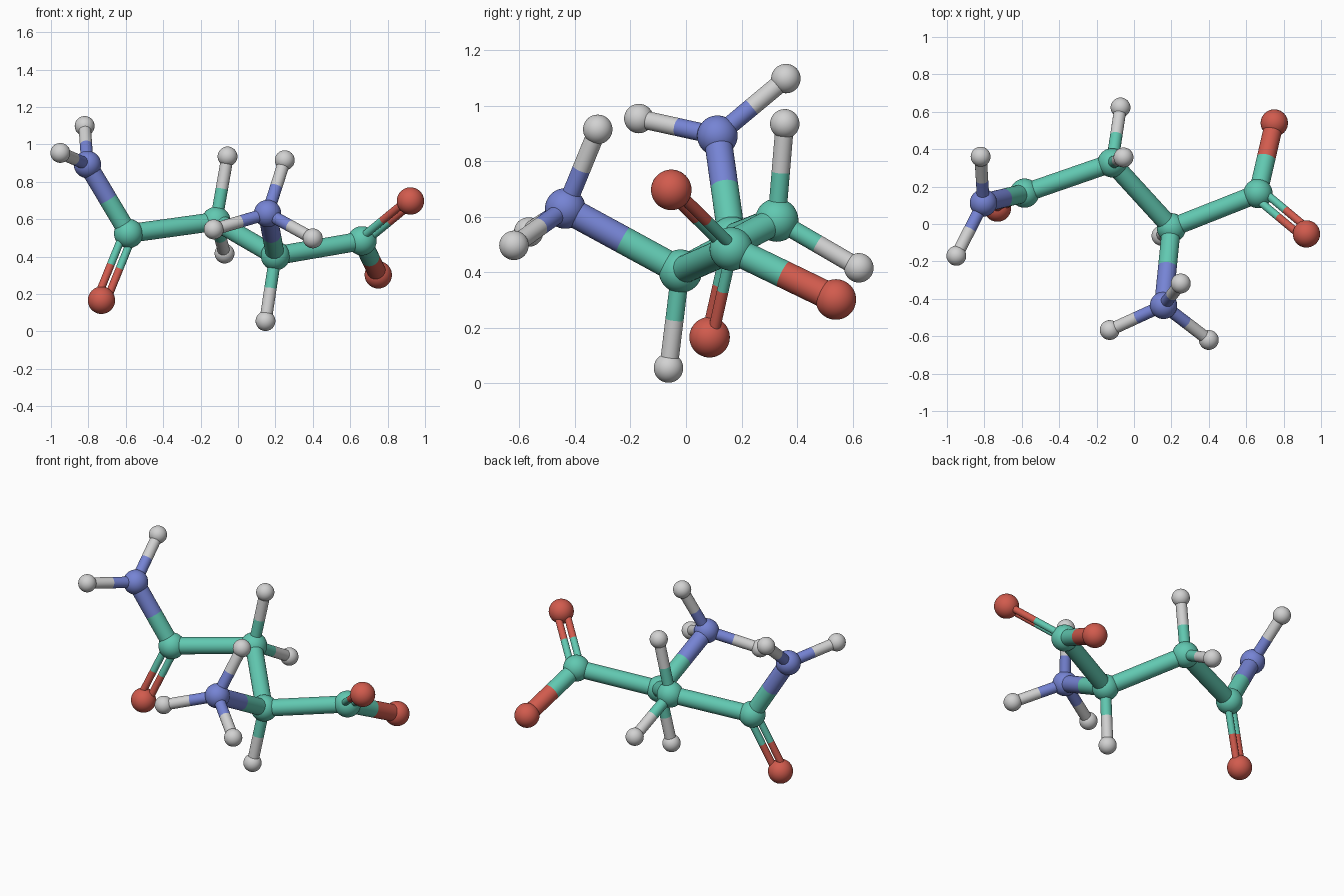
import bpy
from mathutils import Vector

cube = bpy.data.objects.get("Cube")
if cube:
    bpy.data.objects.remove(cube, do_unlink=True)


def make_material(name, colour):
    mat = bpy.data.materials.new(name)
    mat.use_nodes = True
    rgba = (*colour, 1.0)
    mat.diffuse_color = rgba
    bsdf = mat.node_tree.nodes["Principled BSDF"]
    bsdf.inputs["Base Color"].default_value = rgba
    bsdf.inputs["Roughness"].default_value = 0.6
    return mat


# Each element: ball radius and material
ELEMENTS = {
    "carbon": (0.078, make_material("teal", (0.12, 0.58, 0.44))),
    "nitrogen": (0.073, make_material("periwinkle blue", (0.18, 0.23, 0.66))),
    "oxygen": (0.073, make_material("brick red", (0.64, 0.105, 0.075))),
    "hydrogen": (0.053, make_material("light grey", (0.64, 0.64, 0.64))),
}

# Atom centres; the first word of each name is its element
ATOMS = {
    "carbon_amide": (-0.585, 0.165, 0.523),
    "carbon_bridge": (-0.117, 0.327, 0.588),
    "carbon_centre": (0.20, -0.02, 0.404),
    "carbon_acid": (0.663, 0.163, 0.484),
    "nitrogen_amide": (-0.805, 0.113, 0.892),
    "nitrogen_amine": (0.158, -0.435, 0.63),
    "oxygen_amide": (-0.73, 0.085, 0.166),
    "oxygen_acid_front": (0.922, -0.053, 0.697),
    "oxygen_acid_back": (0.75, 0.54, 0.302),
    "hydrogen_amide_back": (-0.82, 0.36, 1.098),
    "hydrogen_amide_front": (-0.95, -0.17, 0.954),
    "hydrogen_bridge_top": (-0.056, 0.356, 0.935),
    "hydrogen_bridge_back": (-0.072, 0.623, 0.416),
    "hydrogen_amine_top": (0.25, -0.318, 0.915),
    "hydrogen_amine_right": (-0.13, -0.567, 0.545),
    "hydrogen_amine_left": (0.40, -0.62, 0.497),
    "hydrogen_centre": (0.147, -0.063, 0.055),
}
ATOMS = {name: Vector(co) for name, co in ATOMS.items()}

SINGLE_BONDS = [
    ("carbon_amide", "carbon_bridge"),
    ("carbon_bridge", "carbon_centre"),
    ("carbon_centre", "carbon_acid"),
    ("carbon_amide", "nitrogen_amide"),
    ("carbon_centre", "nitrogen_amine"),
    ("carbon_acid", "oxygen_acid_back"),
    ("carbon_bridge", "hydrogen_bridge_top"),
    ("carbon_bridge", "hydrogen_bridge_back"),
    ("carbon_centre", "hydrogen_centre"),
    ("nitrogen_amide", "hydrogen_amide_back"),
    ("nitrogen_amide", "hydrogen_amide_front"),
    ("nitrogen_amine", "hydrogen_amine_top"),
    ("nitrogen_amine", "hydrogen_amine_right"),
    ("nitrogen_amine", "hydrogen_amine_left"),
]
# Double bonds, with a third atom that fixes the plane of the two strands
DOUBLE_BONDS = [
    ("carbon_amide", "oxygen_amide", "nitrogen_amide"),
    ("carbon_acid", "oxygen_acid_front", "oxygen_acid_back"),
]
THICK, THIN, STRAND, STRAND_OFFSET = 0.05, 0.033, 0.021, 0.027


def element(name):
    return ELEMENTS[name.split("_")[0]]


def finish(name, mat):
    obj = bpy.context.object
    obj.name = name
    obj.data.materials.append(mat)
    bpy.ops.object.shade_smooth()


def rod(name, start, end, radius, mat):
    axis = end - start
    bpy.ops.mesh.primitive_cylinder_add(
        vertices=32, radius=radius, depth=axis.length, end_fill_type='NOTHING',
        location=(start + end) / 2, rotation=axis.to_track_quat('Z', 'Y').to_euler())
    finish(name, mat)


def bond(a, b, radius, shift=Vector(), label="bond"):
    # Two halves, each coloured like the atom it touches
    start, end = ATOMS[a] + shift, ATOMS[b] + shift
    middle = (start + end) / 2
    rod(f"{label}_{a}_to_{b}_near", start, middle, radius, element(a)[1])
    rod(f"{label}_{a}_to_{b}_far", middle, end, radius, element(b)[1])


# Balls
for name, centre in ATOMS.items():
    size, mat = element(name)
    bpy.ops.mesh.primitive_uv_sphere_add(segments=40, ring_count=24, radius=size, location=centre)
    finish(name, mat)

# Single bonds, thinner towards hydrogen
for a, b in SINGLE_BONDS:
    bond(a, b, THIN if b.startswith("hydrogen") else THICK)

# Double bonds as two parallel strands
for a, b, guide in DOUBLE_BONDS:
    along = (ATOMS[b] - ATOMS[a]).normalized()
    side = ATOMS[guide] - ATOMS[a]
    side = (side - along * side.dot(along)).normalized()
    for sign, label in ((1, "first_strand"), (-1, "second_strand")):
        bond(a, b, STRAND, side * STRAND_OFFSET * sign, label)
